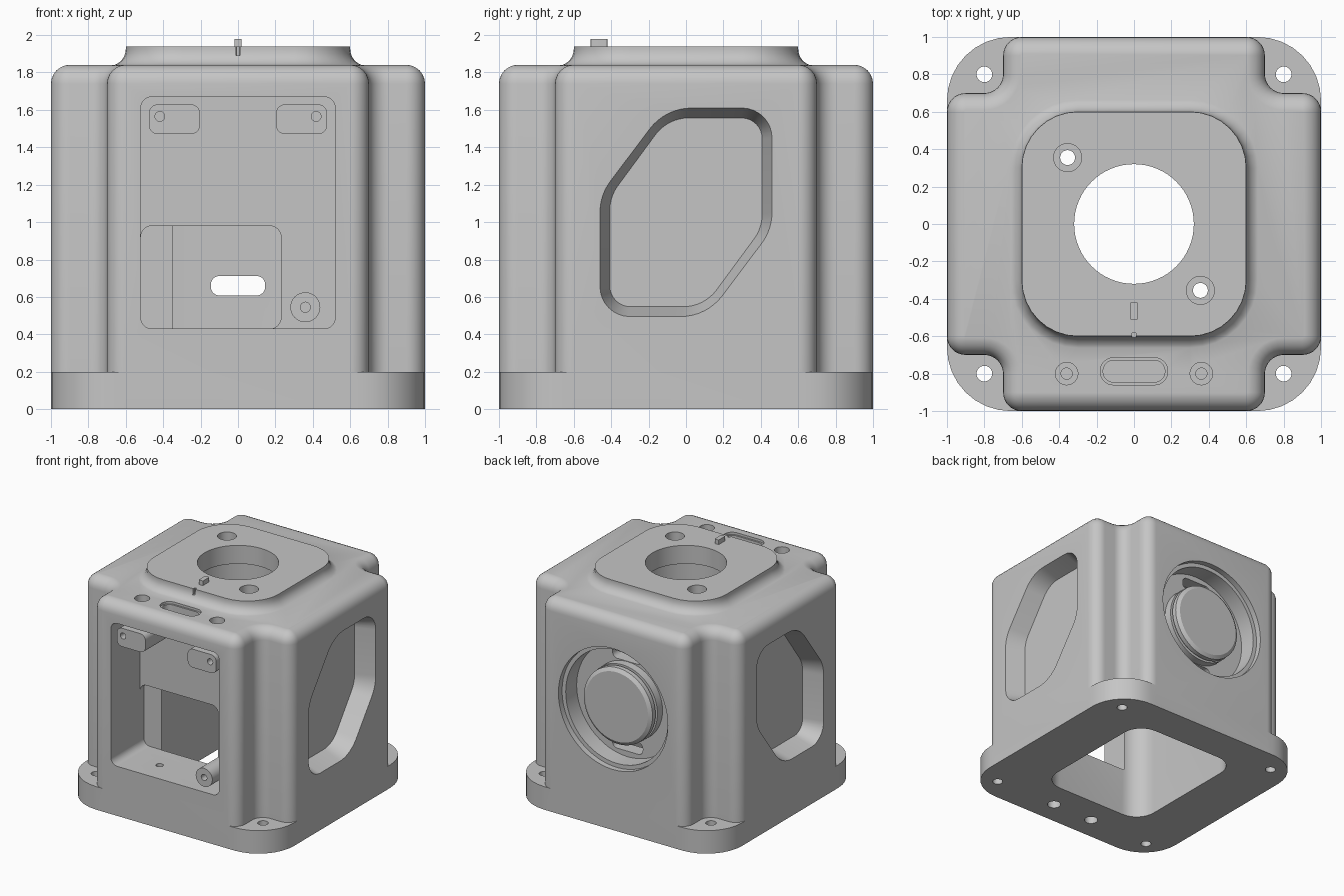
import bpy, bmesh, math
from mathutils import Vector

old = bpy.data.objects.get("Cube")
if old:
    bpy.data.objects.remove(old)

grey = bpy.data.materials.new("cast_grey")
grey.use_nodes = True
COLOR = (0.56, 0.56, 0.56, 1)
grey.diffuse_color = COLOR
grey.node_tree.nodes["Principled BSDF"].inputs["Base Color"].default_value = COLOR


def arc(cx, cy, r, start, end, n=8):
    return [(cx + r * math.cos(math.radians(start + (end - start) * i / n)),
             cy + r * math.sin(math.radians(start + (end - start) * i / n))) for i in range(n + 1)]


def circle(r, cx=0, cy=0, n=48):
    return arc(cx, cy, r, 0, 360, n)[:-1]


def rounded_rect(x0, x1, y0, y1, r):
    return (arc(x1 - r, y1 - r, r, 0, 90) + arc(x0 + r, y1 - r, r, 90, 180)
            + arc(x0 + r, y0 + r, r, 180, 270) + arc(x1 - r, y0 + r, r, 270, 360))


def rounded_poly(points, radii, n=8):
    """Convex polygon, counter-clockwise, with every corner filleted."""
    out = []
    for i, (p, r) in enumerate(zip(points, radii)):
        p = Vector(p)
        a = (Vector(points[i - 1]) - p).normalized()
        b = (Vector(points[(i + 1) % len(points)]) - p).normalized()
        half = a.angle(b) / 2
        c = p + (a + b).normalized() * (r / math.sin(half))
        s = p + a * (r / math.tan(half)) - c
        e = p + b * (r / math.tan(half)) - c
        a0 = math.atan2(s.y, s.x)
        turn = (math.atan2(e.y, e.x) - a0) % (2 * math.pi)
        out += [(c.x + r * math.cos(a0 + turn * k / n), c.y + r * math.sin(a0 + turn * k / n))
                for k in range(n + 1)]
    return out


def loft(name, sections, axis="z"):
    """Skin (outline, height) sections of equal point count along an axis."""
    place = {"z": lambda u, v, w: (u, v, w), "y": lambda u, v, w: (u, w, v),
             "x": lambda u, v, w: (w, u, v)}[axis]
    bm = bmesh.new()
    rings = [[bm.verts.new(place(u, v, w)) for u, v in pts] for pts, w in sections]
    n = len(rings[0])
    for lo, hi in zip(rings, rings[1:]):
        for i in range(n):
            bm.faces.new((lo[i], lo[(i + 1) % n], hi[(i + 1) % n], hi[i]))
    bm.faces.new(rings[0])
    bm.faces.new(rings[-1])
    bmesh.ops.recalc_face_normals(bm, faces=bm.faces)
    mesh = bpy.data.meshes.new(name)
    bm.to_mesh(mesh)
    bm.free()
    mesh.materials.append(grey)
    ob = bpy.data.objects.new(name, mesh)
    bpy.context.collection.objects.link(ob)
    return ob


def prism(name, pts, a, b, axis="z"):
    return loft(name, [(pts, a), (pts, b)], axis)


def combine(target, tool, operation="DIFFERENCE"):
    mod = target.modifiers.new("cut", "BOOLEAN")
    mod.object, mod.operation, mod.solver = tool, operation, "EXACT"
    bpy.context.view_layer.objects.active = target
    bpy.ops.object.modifier_apply(modifier=mod.name)
    bpy.data.objects.remove(tool)


def cut(target, pts, a, b, axis="z"):
    combine(target, prism("cutter", pts, a, b, axis))


def body_plan(inset):
    """Square with notched corners; the fillet centres stay put as it shrinks."""
    out = []
    quarter = (arc(0.9, 0.6, 0.1 - inset, 0, 90) + arc(0.8, 0.8, 0.1 + inset, 270, 180)
               + arc(0.6, 0.9, 0.1 - inset, 0, 90))
    for c, s in [(1, 0), (0, 1), (-1, 0), (0, -1)]:
        out += [(c * x - s * y, s * x + c * y) for x, y in quarter]
    return out


# Main body with a rounded top edge
steps = [math.radians(15 * i) for i in range(6)] + [math.radians(85)]
housing = loft("housing", [(body_plan(0), 0)] + [
    (body_plan(0.1 * (1 - math.cos(t))), 1.74 + 0.1 * math.sin(t) / math.sin(steps[-1])) for t in steps])

# Flange, and the top pad with its flared foot
combine(housing, prism("flange", rounded_rect(-1, 1, -1, 1, 0.34), 0, 0.2), "UNION")
flare = [(0.09 * (1 - math.sin(t)), 1.835 + 0.09 * (1 - math.cos(t)))
         for t in [math.radians(15 * i) for i in range(7)]]
pad = [(flare[0][0], 1.7)] + flare + [(0, 1.94)]
combine(housing, loft("pad", [
    (rounded_rect(-0.6 - o, 0.6 + o, -0.6 - o, 0.6 + o, 0.3 + o), z) for o, z in pad]), "UNION")

# Inner chamber, open at the bottom
cut(housing, rounded_rect(-0.52, 0.52, -0.55, 0.68, 0.18), -0.1, 1.62)

# Front compartment and the opening behind it
cut(housing, rounded_rect(-0.52, 0.52, 0.43, 1.67, 0.06), -1.1, -0.6, "y")
cut(housing, rounded_rect(-0.52, 0.23, 0.43, 0.98, 0.06), -0.7, -0.549, "y")

# Tapered six-sided recesses on both sides
hexagon = [(-0.46, 0.495), (0.11, 0.495), (0.46, 0.96), (0.46, 1.61), (-0.11, 1.61), (-0.46, 1.145)]


def recess(scale_y, scale_z, square_r, blunt_r):
    middle = 1.0525
    return rounded_poly([(y * scale_y, middle + (z - middle) * scale_z) for y, z in hexagon],
                        [square_r, blunt_r, blunt_r] * 2)


for side in (1, -1):
    combine(housing, loft("cutter", [
        (recess(0.885, 0.905, 0.11, 0.22), side * 0.835), (recess(1, 1, 0.16, 0.28), side),
        (recess(1, 1, 0.16, 0.28), side * 1.1)], "x"))

# Stepped round bore in the back, with two slots through to the chamber
AXIS_Z = 1.05
for r, depth in ((0.525, 0.95), (0.49, 0.8)):
    cut(housing, circle(r, 0, AXIS_Z, 64), depth, 1.1, "y")
for z in (AXIS_Z - 0.39, AXIS_Z + 0.39):
    cut(housing, rounded_rect(-0.145, 0.145, z - 0.052, z + 0.052, 0.045), 0.5, 0.9, "y")

# Centre bore and screw holes in the pad
cut(housing, circle(0.32, 0, 0, 64), 1.5, 2.1)
cut(housing, circle(0.36, 0, 0, 64), 1.5, 1.78)
for s in (1, -1):
    cut(housing, circle(0.04, 0.355 * s, -0.355 * s, 24), 1.5, 2.1)
    cut(housing, circle(0.075, 0.355 * s, -0.355 * s, 32), 1.84, 2.1)
    # Front screw holes above, counterbored holes below
    cut(housing, circle(0.06, 0.36 * s, -0.8, 32), 1.74, 2)
    cut(housing, circle(0.03, 0.36 * s, -0.8, 24), 1.65, 1.9)
    cut(housing, circle(0.055, 0.2 * s, -0.79, 32), -0.1, 0.3)
    cut(housing, circle(0.03, 0.2 * s, -0.79, 24), 0.2, 0.5)
    for t in (1, -1):
        cut(housing, circle(0.042, 0.8 * s, 0.8 * t, 24), -0.1, 0.3)

# Front slot with a stepped rim, and the index groove in the pad edge
cut(housing, rounded_rect(-0.165, 0.165, -0.845, -0.73, 0.055), 1.6, 1.9)
cut(housing, rounded_rect(-0.18, 0.18, -0.86, -0.715, 0.07), 1.82, 1.9)
cut(housing, rounded_rect(-0.01, 0.01, -0.7, -0.58, 0.005), 1.89, 2)

# Stepped hub in the back bore
hub_profile = [(0.335, 0.78), (0.335, 0.87), (0.31, 0.87), (0.31, 0.89), (0.33, 0.89),
               (0.33, 0.93), (0.3, 0.95)]
hub = loft("hub", [(circle(r, 0, AXIS_Z, 64), y) for r, y in hub_profile], "y")

# Mounting lugs and standoff in the front compartment
parts = [housing, hub]
for side, name in ((1, "left_lug"), (-1, "right_lug")):
    lug = prism(name, rounded_rect(0.34 * side - 0.137, 0.34 * side + 0.137, 1.47, 1.63, 0.05), -0.98, -0.58, "y")
    cut(lug, circle(0.026, 0.418 * side, 1.565, 24), -1, -0.7, "y")
    parts.append(lug)
standoff = prism("standoff", circle(0.08, 0.36, 0.545, 32), -0.98, -0.58, "y")
cut(standoff, circle(0.027, 0.36, 0.545, 24), -1, -0.7, "y")
parts.append(standoff)

# Raised index key on the pad
parts.append(prism("index_key", rounded_rect(-0.02, 0.02, -0.51, -0.42, 0.005), 1.93, 1.98))

for ob in parts:
    bpy.ops.object.select_all(action="DESELECT")
    ob.select_set(True)
    bpy.context.view_layer.objects.active = ob
    bpy.ops.object.shade_smooth_by_angle(angle=math.radians(28))
